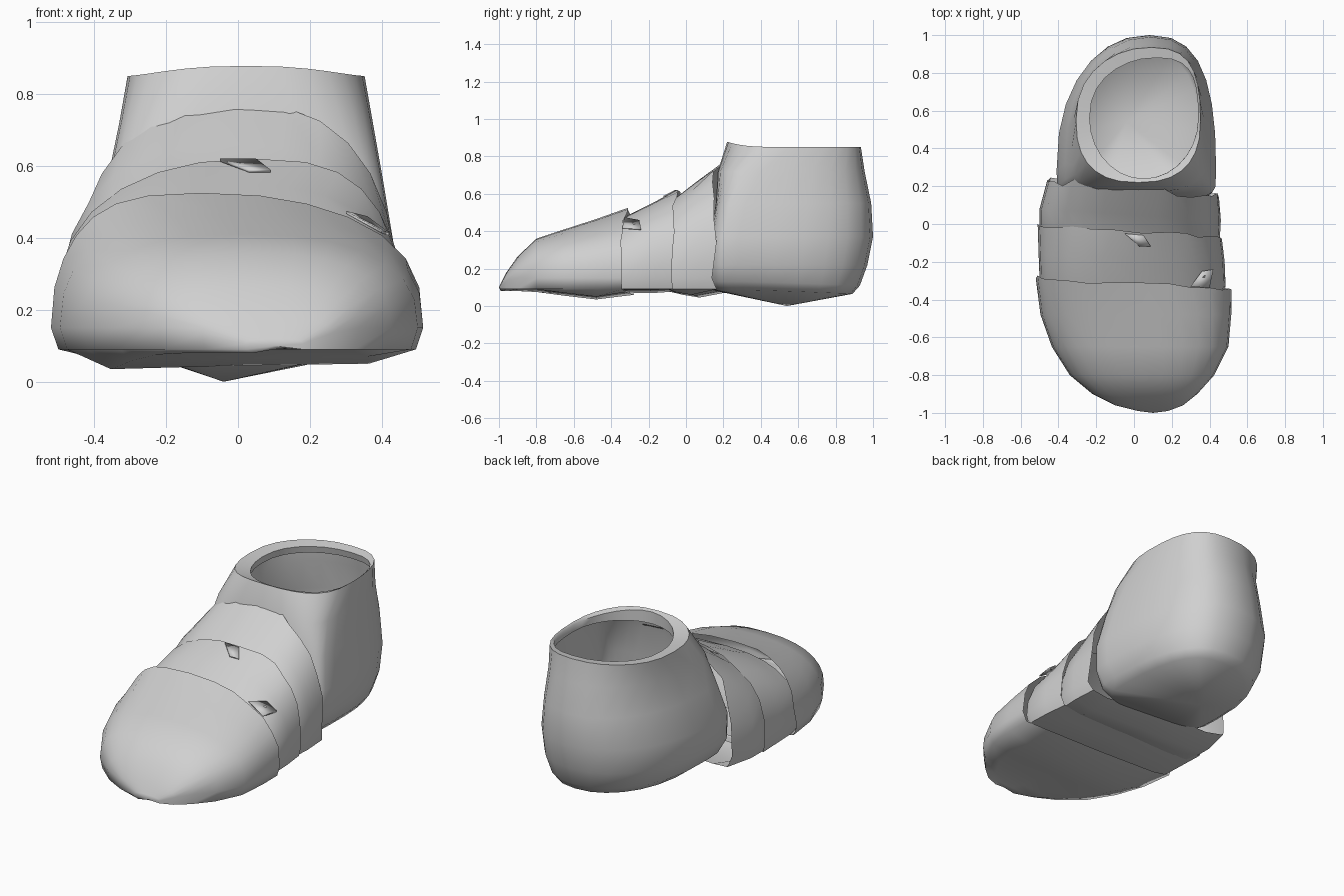
import bpy, bmesh, math, random

random.seed(4)
if "Cube" in bpy.data.objects:
    bpy.data.objects.remove(bpy.data.objects["Cube"], do_unlink=True)

grey = bpy.data.materials.new("plain grey")
grey.use_nodes = True
COLOUR = (0.63, 0.63, 0.63, 1)
grey.diffuse_color = COLOUR
grey.node_tree.nodes["Principled BSDF"].inputs["Base Color"].default_value = COLOUR


def spow(v, e):
    return math.copysign(abs(v) ** e, v)


def loft(name, rings, start=None, angle=50):
    """Skin a list of closed rings; an optional pole point closes the start."""
    bm = bmesh.new()
    rows = [[bm.verts.new(p) for p in ring] for ring in rings]
    n = len(rows[0])
    for a, b in zip(rows, rows[1:]):
        for i in range(n):
            j = (i + 1) % n
            bm.faces.new((a[i], a[j], b[j], b[i]))
    if start:
        v = bm.verts.new(start)
        for i in range(n):
            bm.faces.new((rows[0][i], rows[0][(i + 1) % n], v))
    bmesh.ops.recalc_face_normals(bm, faces=bm.faces)
    mesh = bpy.data.meshes.new(name)
    bm.to_mesh(mesh)
    bm.free()
    obj = bpy.data.objects.new(name, mesh)
    bpy.context.collection.objects.link(obj)
    mesh.materials.append(grey)
    bpy.ops.object.select_all(action="DESELECT")
    obj.select_set(True)
    bpy.context.view_layer.objects.active = obj
    bpy.ops.object.shade_smooth_by_angle(angle=math.radians(angle))


def foot_section(y, left, right, zb, zt, slant=0.0, jag=0.0, skew=0.0):
    """Domed cross-section with a shallow, nearly flat sole."""
    cx, w = (left + right) / 2, (right - left) / 2
    edge = 0.09
    zm = min(0.15, edge + 0.5 * (zt - edge))
    half = []
    steps = 14
    for i in range(steps + 1):
        t = math.pi * i / steps
        half.append((spow(math.cos(t), 0.8), zm + (zt - zm) * abs(math.sin(t)) ** 0.8))
    under = [(-0.96, edge), (-0.72, zb), (0, zb + 0.01), (0.7, zb + 0.015), (0.96, edge)]
    ring = []
    for fx, z in half + under:
        lift = max(0, (z - zm) / (zt - zm))
        x = cx + w * fx + skew * lift ** 4
        ring.append((x, y - slant * fx + random.uniform(-jag, jag), z))
    return ring


# Toe cap, with a lip at its rear edge
loft("toe_cap", [
    foot_section(-0.99, 0.02, 0.18, 0.08, 0.12),
    foot_section(-0.96, -0.1, 0.26, 0.08, 0.18),
    foot_section(-0.9, -0.22, 0.335, 0.08, 0.265),
    foot_section(-0.8, -0.34, 0.425, 0.075, 0.36),
    foot_section(-0.65, -0.435, 0.5, 0.055, 0.41, skew=-0.02),
    foot_section(-0.48, -0.495, 0.515, 0.035, 0.465, skew=-0.04),
    foot_section(-0.31, -0.52, 0.515, 0.06, 0.525, 0.03, 0.012, -0.1),
], start=(0.1, -1.0, 0.1), angle=75)

# Two bands overlapping behind the toe cap
loft("front_band", [
    foot_section(-0.37, -0.48, 0.47, 0.08, 0.455),
    foot_section(-0.31, -0.5, 0.485, 0.07, 0.485, 0.02),
    foot_section(-0.18, -0.505, 0.48, 0.07, 0.55, 0.02),
    foot_section(-0.04, -0.51, 0.465, 0.08, 0.62, 0.03, 0.01, 0.07),
])
loft("rear_band", [
    foot_section(-0.1, -0.485, 0.445, 0.08, 0.555),
    foot_section(-0.04, -0.5, 0.455, 0.06, 0.59, 0.03),
    foot_section(0.05, -0.5, 0.46, 0.045, 0.66, 0.03),
    foot_section(0.19, -0.46, 0.45, 0.075, 0.775, 0.035, 0.025),
])


def heel_ring(z, left, right, yc, front, back, square, lift=0.0, drop=0.0):
    """Plan outline: squared at the front, rounded and offset at the back."""
    cx, w = (left + right) / 2, (right - left) / 2
    ring = []
    for i in range(28):
        t = 2 * math.pi * i / 28
        c, s = math.cos(t), math.sin(t)
        e, r = (0.85, back) if s > 0 else (square, front)
        x = cx + w * spow(c, e) + 0.07 * max(0, s) ** 2
        rise = lift * max(0, -s) ** 3 - drop * max(0, s)
        ring.append((x, yc + r * spow(s, e), z + rise))
    return ring


# Heel and ankle: single wall turned in at the rim
loft("heel_and_ankle", [
    heel_ring(0.085, -0.29, 0.35, 0.35, 0.21, 0.54, 0.45, drop=0.02),
    heel_ring(0.13, -0.35, 0.39, 0.3, 0.18, 0.63, 0.4, drop=0.02),
    heel_ring(0.22, -0.4, 0.43, 0.28, 0.16, 0.69, 0.4),
    heel_ring(0.37, -0.41, 0.435, 0.28, 0.15, 0.72, 0.4),
    heel_ring(0.55, -0.365, 0.405, 0.32, 0.16, 0.67, 0.45),
    heel_ring(0.72, -0.33, 0.375, 0.4, 0.23, 0.555, 0.6),
    heel_ring(0.85, -0.307, 0.352, 0.55, 0.33, 0.385, 0.8, 0.028),
    heel_ring(0.84, -0.235, 0.34, 0.56, 0.32, 0.32, 1.0, 0.03),
    heel_ring(0.8, -0.24, 0.34, 0.56, 0.32, 0.33, 1.0),
], start=(-0.04, 0.54, 0.0), angle=62)


def flap(name, points, thickness=0.008):
    """Small loose fold lying on the upper."""
    loft(name, [points, [(x, y, z - thickness) for x, y, z in points]])
    mesh = bpy.data.objects[name].data
    bm = bmesh.new()
    bm.from_mesh(mesh)
    bmesh.ops.holes_fill(bm, edges=bm.edges)
    bmesh.ops.recalc_face_normals(bm, faces=bm.faces)
    bm.to_mesh(mesh)
    bm.free()


# Loose folds at the seams
flap("centre_fold", [(-0.05, -0.05, 0.62), (0.05, -0.06, 0.62),
                     (0.09, -0.12, 0.59), (0.03, -0.12, 0.59)])
flap("side_fold", [(0.3, -0.33, 0.475), (0.4, -0.34, 0.42),
                   (0.42, -0.24, 0.415), (0.36, -0.25, 0.46)])
